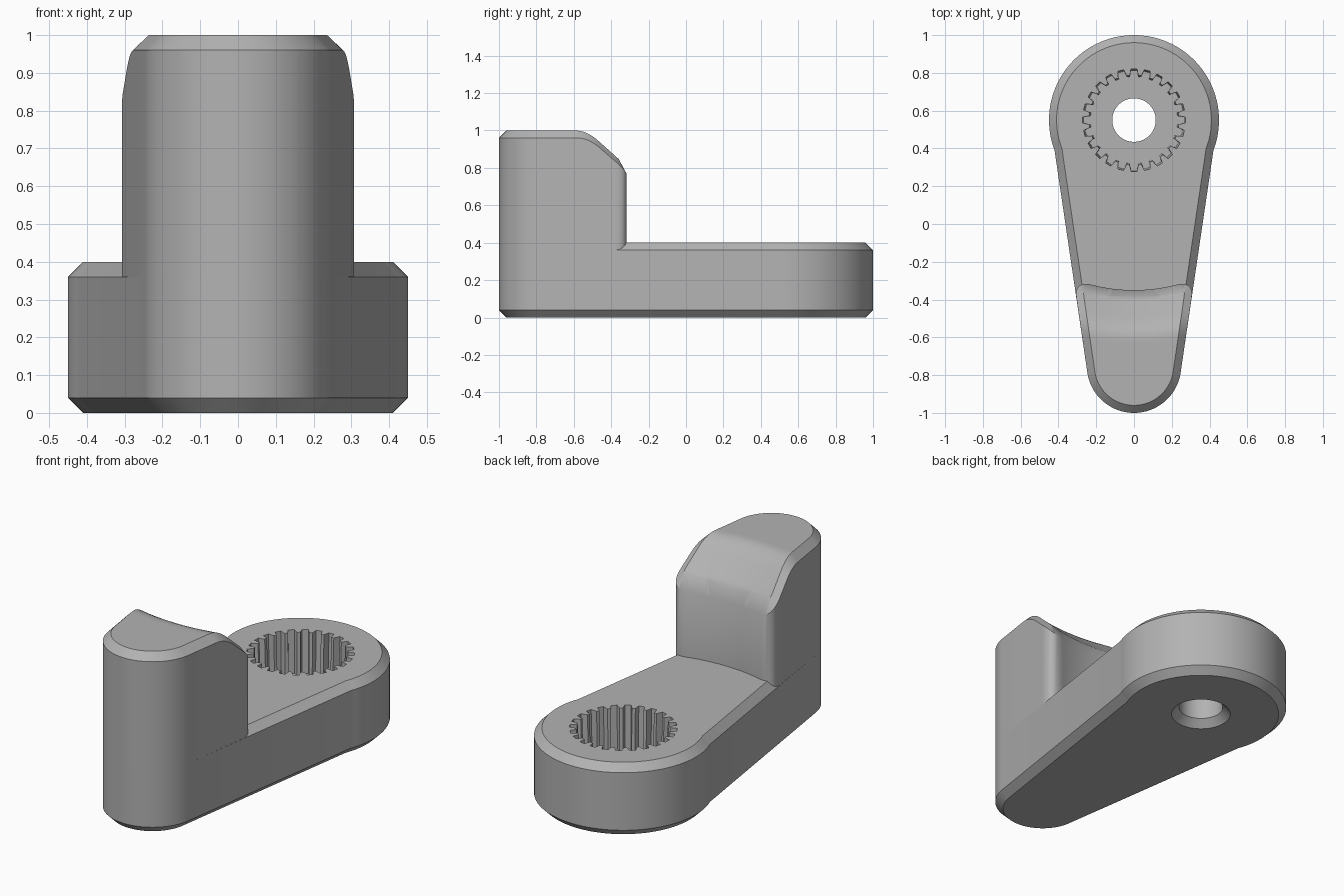
import bpy, bmesh
from math import sin, cos, asin, pi, hypot, sqrt
from mathutils import Vector

cube = bpy.data.objects.get("Cube")
if cube:
    bpy.data.objects.remove(cube)

HUB_Y, HUB_R = 0.55, 0.45
TIP_Y, TIP_R = -0.75, 0.25
CHAMFER = 0.04

grey = bpy.data.materials.new("plain_grey")
grey.use_nodes = True
colour = (0.45, 0.45, 0.45, 1)
grey.diffuse_color = colour
grey.node_tree.nodes["Principled BSDF"].inputs["Base Color"].default_value = colour


def arc(cy, r, a0, a1, n):
    return [Vector((r * cos(a0 + (a1 - a0) * i / n), cy + r * sin(a0 + (a1 - a0) * i / n)))
            for i in range(n + 1)]


def circle(r, n=96):
    return arc(HUB_Y, r, 0, 2 * pi, n)[:-1]


def inset(pts, d):
    """Mitred inward offset of a counter-clockwise loop."""
    out = []
    for i, p in enumerate(pts):
        a = (p - pts[i - 1]).normalized()
        b = (pts[(i + 1) % len(pts)] - p).normalized()
        na, nb = Vector((-a.y, a.x)), Vector((-b.y, b.x))
        m = (na + nb).normalized()
        out.append(p + m * d / m.dot(na))
    return out


def add_ring(bm, pts, z):
    verts = [bm.verts.new((p.x, p.y, z)) for p in pts]
    edges = [bm.edges.new((v, verts[(i + 1) % len(verts)])) for i, v in enumerate(verts)]
    return verts, edges


def bridge(bm, r0, r1):
    a, b = r0[0], r1[0]
    for i in range(len(a)):
        j = (i + 1) % len(a)
        bm.faces.new((a[i], a[j], b[j], b[i]))


def cap(bm, *rings):
    bmesh.ops.triangle_fill(bm, use_beauty=True, edges=[e for r in rings for e in r[1]])


def loft(bm, layers):
    rings = [add_ring(bm, pts, z) for pts, z in layers]
    for r0, r1 in zip(rings, rings[1:]):
        bridge(bm, r0, r1)
    return rings


def finish(bm, name):
    bmesh.ops.recalc_face_normals(bm, faces=bm.faces)
    mesh = bpy.data.meshes.new(name)
    bm.to_mesh(mesh)
    bm.free()
    mesh.materials.append(grey)
    obj = bpy.data.objects.new(name, mesh)
    bpy.context.collection.objects.link(obj)
    bpy.ops.object.select_all(action="DESELECT")
    obj.select_set(True)
    bpy.context.view_layer.objects.active = obj
    bpy.ops.object.shade_smooth_by_angle(angle=pi / 6)


# Tapered arm outline: round hub, straight sides, round tip
hub_a = asin(0.16 / HUB_R)
tip_a = asin(0.05 / TIP_R)
tip_arc = arc(TIP_Y, TIP_R, pi + tip_a, 2 * pi - tip_a, 40)
outline = arc(HUB_Y, HUB_R, -hub_a, pi + hub_a, 72) + tip_arc


# Splined socket outline
def spline(scale, teeth=24):
    pts = []
    for k in range(teeth):
        for offset, r in ((-0.3, 0.272), (0.3, 0.272), (0.36, 0.238), (0.64, 0.238)):
            a = 2 * pi * (k + offset * (0.75 if r > 0.25 else 1)) / teeth
            pts.append(Vector((r * scale * cos(a), HUB_Y + r * scale * sin(a))))
    return pts


# Arm with chamfered rims, socket and countersunk through hole
bm = bmesh.new()
shell = loft(bm, [(inset(outline, CHAMFER), 0), (outline, CHAMFER),
                  (outline, 0.36), (inset(outline, CHAMFER), 0.4)])
socket = loft(bm, [(spline(1), 0.4), (spline(0.97), 0.16)])
hole = loft(bm, [(circle(0.115), 0.16), (circle(0.115), CHAMFER), (circle(0.155), 0)])
cap(bm, shell[-1], socket[0])
cap(bm, socket[1], hole[0])
cap(bm, hole[-1], shell[0])
finish(bm, "arm")

# Grip outline: tip, straight sides, rounded corners, hollow face around the hub axis
FACE_R = 0.9
side, corner = Vector((0.305, -0.39)), Vector((0.317, -0.307))
end = Vector((0.235, HUB_Y - sqrt(FACE_R ** 2 - 0.235 ** 2)))
fillet = [side * (1 - t) ** 2 + corner * 2 * t * (1 - t) + end * t * t
          for t in [i / 10 for i in range(11)]]
half_a = asin(end.x / FACE_R)
face = arc(HUB_Y, FACE_R, -pi / 2 + half_a, -pi / 2 - half_a, 20)
mirrored = [Vector((-p.x, p.y)) for p in reversed(fillet)]
grip_outline = tip_arc + fillet + face[1:-1] + mirrored


def grip_height(x, y):
    """Flat top that eases into a conical thumb slope."""
    r = hypot(x, y - HUB_Y)
    if r > 1.165:
        return 1
    if r > 1.05:
        return 1 - 0.055 * ((1.165 - r) / 0.115) ** 2
    return 0.945 - 0.96 * (1.05 - r)


# Upright grip
bm = bmesh.new()
rings = loft(bm, [(grip_outline, 0.36), (grip_outline, 1 - CHAMFER),
                  (inset(grip_outline, CHAMFER), 1)])
cap(bm, rings[0])
cap(bm, rings[-1])
cuts = [((0, -0.38 - 0.02 * i, 0), (0, 1, 0)) for i in range(14)]
cuts += [((0.04 * i, 0, 0), (1, 0, 0)) for i in range(-6, 7)]
for co, no in cuts:
    bmesh.ops.bisect_plane(bm, geom=bm.verts[:] + bm.edges[:] + bm.faces[:],
                           dist=1e-5, plane_co=co, plane_no=no)
for v in bm.verts:
    if v.co.z > 0.9:
        v.co.z += grip_height(v.co.x, v.co.y) - 1
finish(bm, "grip")
